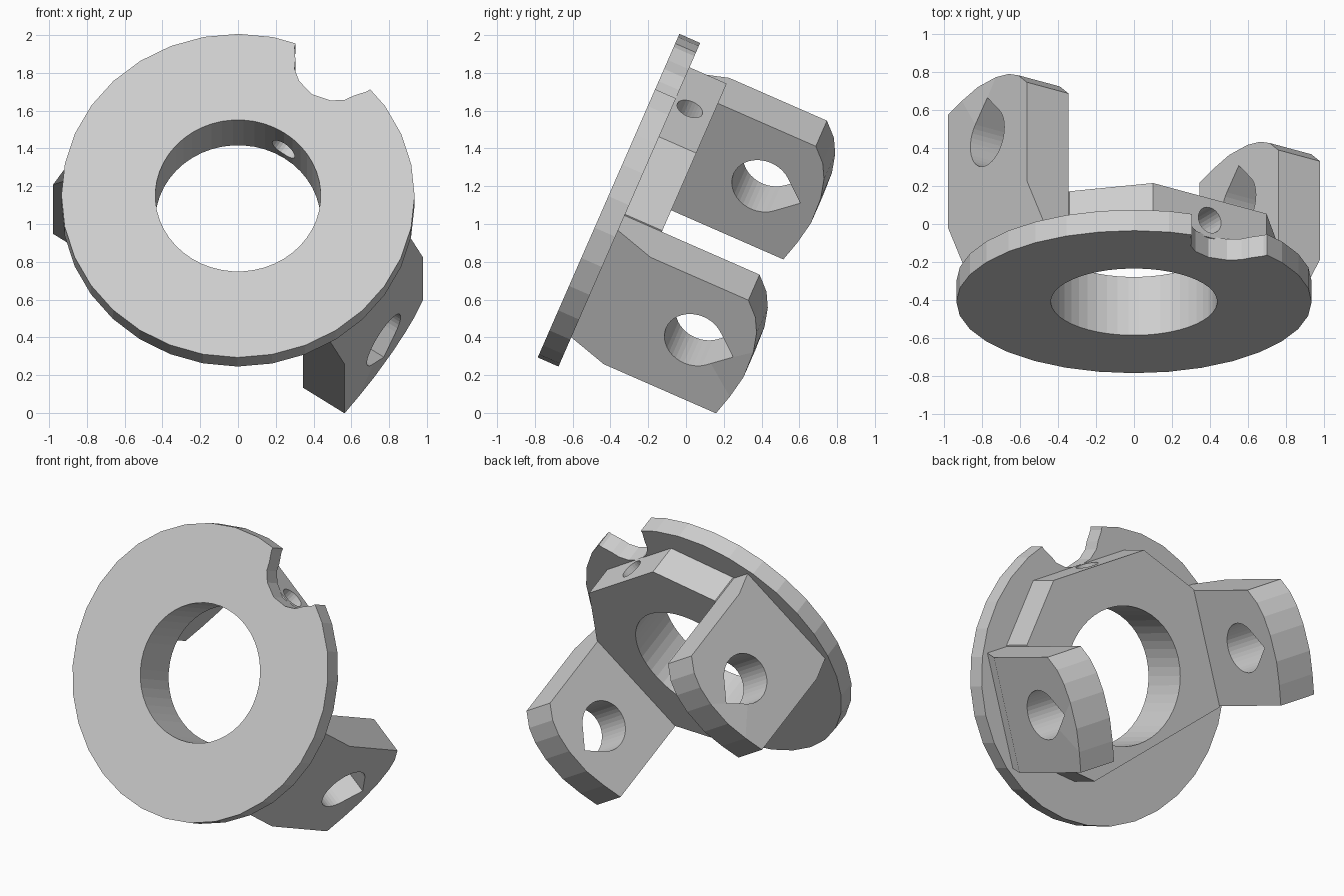
import bpy, bmesh, math
from mathutils import Matrix, Vector

cube = bpy.data.objects.get("Cube")
if cube:
    bpy.data.objects.remove(cube, do_unlink=True)

grey = bpy.data.materials.new("light grey")
grey.use_nodes = True
COLOUR = (0.62, 0.62, 0.62, 1)
grey.diffuse_color = COLOUR
grey.node_tree.nodes["Principled BSDF"].inputs["Base Color"].default_value = COLOUR

# Part frame: x along the clamp screw, y across the two lugs, z along the bore
TILT, SPIN = math.radians(23.65), math.radians(56.1)
up = Vector((0, math.sin(TILT), math.cos(TILT)))
side = Vector((1, 0, 0))
axis = Vector((0, math.cos(TILT), -math.sin(TILT)))
along = side * math.cos(SPIN) + up * math.sin(SPIN)
across = side * math.sin(SPIN) - up * math.cos(SPIN)
FRAME = Matrix((along, across, axis)).transposed().to_4x4()
FRAME.translation = (0, -0.41, 1.15)


def prism(name, ring_a, ring_b):
    """Solid between two matching rings of points."""
    bm = bmesh.new()
    a = [bm.verts.new(p) for p in ring_a]
    b = [bm.verts.new(p) for p in ring_b]
    bm.faces.new(a)
    bm.faces.new(b[::-1])
    for i in range(len(a)):
        j = (i + 1) % len(a)
        bm.faces.new((a[j], a[i], b[i], b[j]))
    bmesh.ops.recalc_face_normals(bm, faces=bm.faces)
    mesh = bpy.data.meshes.new(name)
    bm.to_mesh(mesh)
    bm.free()
    mesh.materials.append(grey)
    obj = bpy.data.objects.new(name, mesh)
    bpy.context.collection.objects.link(obj)
    obj.matrix_world = FRAME
    return obj


def circle(radius, count):
    return [(radius * math.cos(math.tau * i / count),
             radius * math.sin(math.tau * i / count)) for i in range(count)]


def plate(name, outline, low, high):
    return prism(name, [(x, y, low) for x, y in outline],
                 [(x, y, high) for x, y in outline])


def cut(obj, *cutters):
    """Subtract the cutters, bake the result and remove them."""
    for c in cutters:
        mod = obj.modifiers.new("cut", "BOOLEAN")
        mod.operation, mod.solver, mod.object = "DIFFERENCE", "EXACT", c
    bpy.context.view_layer.update()
    graph = bpy.context.evaluated_depsgraph_get()
    mesh = bpy.data.meshes.new_from_object(obj.evaluated_get(graph))
    obj.modifiers.clear()
    obj.data = mesh
    for c in cutters:
        bpy.data.objects.remove(c, do_unlink=True)


def bore():
    return plate("bore_cutter", circle(0.438, 48), -0.3, 0.6)


# Front flange with a screw access notch in its rim
flange = plate("flange", circle(0.935, 32), 0, 0.12)
half = [(1.05, 0.29), (0.88, 0.23), (0.82, 0.185), (0.775, 0.16), (0.73, 0.1)]
notch = half + [(0.705, 0)] + [(x, -y) for x, y in reversed(half)]
cut(flange, bore(), plate("notch_cutter", notch, -0.2, 0.3))

# Faceted hub with a clamp screw hole
hub_outline = [(0.715, 0.36), (0.38, 0.665), (-0.37, 0.665), (-0.573, 0.385),
               (-0.38, -0.665), (0.38, -0.665), (0.715, -0.36)]
hub = plate("hub", hub_outline, 0.11, 0.335)
screw = circle(0.072, 24)
cut(hub, bore(), prism("screw_cutter", [(0.2, y, 0.21 + z) for y, z in screw],
                       [(1, y, 0.21 + z) for y, z in screw]))

# Pair of lugs: curved ends, feet tapering into the flange, teardrop holes
lug_profile = [(-0.372, 0.11), (-0.372, 0.335), (-0.372, 0.983), (-0.24, 1.015),
               (-0.09, 1.04), (0.08, 1.035), (0.2, 1.01), (0.29, 0.97),
               (0.372, 0.9), (0.372, 0.335), (0.372, 0.11)]
INNER, OUTER, FOOT = 0.665, 0.93, 0.815
R = 0.16
arc = [math.radians(135 + 270 * i / 30) for i in range(31)]
teardrop = [(R * math.cos(a), 0.72 + R * math.sin(a)) for a in arc]
teardrop.append((0, 0.72 + R * math.sqrt(2)))

for name, sign in (("left_lug", 1), ("right_lug", -1)):
    lug = prism(name, [(x, sign * INNER, z) for x, z in lug_profile],
                [(x, sign * (FOOT if z < 0.2 else OUTER), z) for x, z in lug_profile])
    cut(lug, prism("pin_cutter", [(x, sign * 0.5, z) for x, z in teardrop],
                   [(x, sign * 1.1, z) for x, z in teardrop]))
